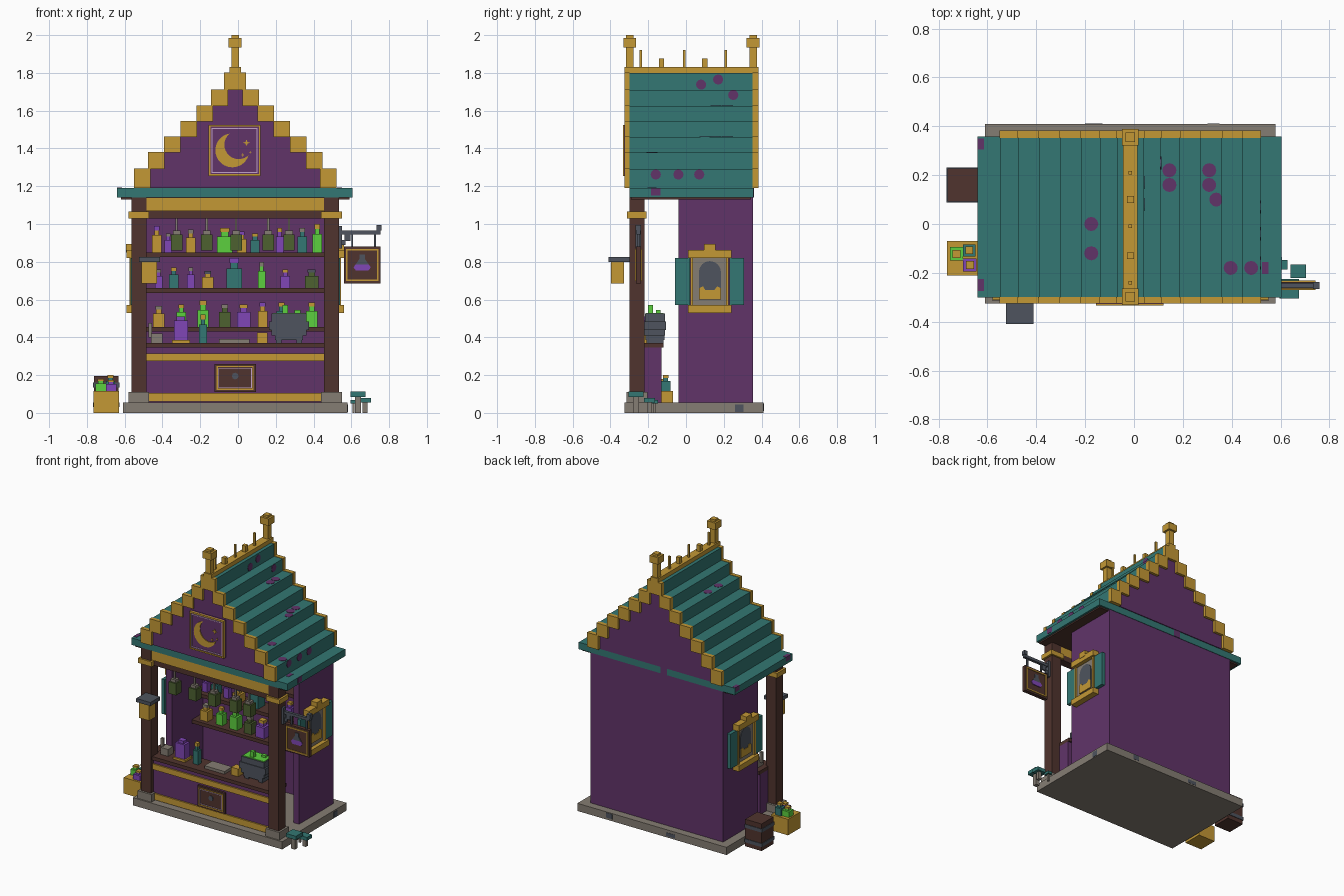
import bpy, bmesh, math

CX = -0.015  # symmetry plane of the stall


def mat(name, hexcol):
    m = bpy.data.materials.new(name)
    c = [int(hexcol[i:i + 2], 16) / 255 for i in (0, 2, 4)]
    m.diffuse_color = [((v + 0.055) / 1.055) ** 2.4 if v > 0.04 else v / 12.92 for v in c] + [1]
    return m


PURPLE, WOOD, GOLD = mat("plum", "613469"), mat("dark_wood", "50342E"), mat("gold", "C39835")
TEAL, STONE, IRON = mat("teal", "337773"), mat("stone", "857D73"), mat("iron", "4E545E")
GREEN, OLIVE = mat("bright_green", "5CD03E"), mat("olive", "4D6130")
VIOLET, LILAC = mat("violet", "8046B6"), mat("lilac", "C4A4CC")


def finish(name, bm, m):
    bmesh.ops.recalc_face_normals(bm, faces=bm.faces)
    me = bpy.data.meshes.new(name)
    bm.to_mesh(me)
    bm.free()
    me.materials.append(m)
    ob = bpy.data.objects.new(name, me)
    bpy.context.collection.objects.link(ob)
    return ob


def part(name, m, *boxes, both=False):
    """One object made of boxes (x0, x1, y0, y1, z0, z1); both adds the mirror image."""
    boxes = list(boxes)
    if both:
        boxes += [(2 * CX - b[1], 2 * CX - b[0], *b[2:]) for b in boxes]
    bm = bmesh.new()
    for x0, x1, y0, y1, z0, z1 in boxes:
        vs = bmesh.ops.create_cube(bm, size=1)["verts"]
        for v in vs:
            v.co = ((x0 + x1) / 2 + v.co.x * (x1 - x0), (y0 + y1) / 2 + v.co.y * (y1 - y0),
                    (z0 + z1) / 2 + v.co.z * (z1 - z0))
    return finish(name, bm, m)


def prism(name, m, pts, axis, a, b):
    """Extrude a 2D outline between a and b along axis 0, 1 or 2."""
    bm = bmesh.new()
    vs = []
    for p in pts:
        co = list(p)
        co.insert(axis, a)
        vs.append(bm.verts.new(co))
    f = bm.faces.new(vs)
    ext = bmesh.ops.extrude_face_region(bm, geom=[f])["geom"]
    for v in ext:
        if isinstance(v, bmesh.types.BMVert):
            v.co[axis] = b
    return finish(name, bm, m)


def arc(cx, cy, r, a0, a1, n):
    return [(cx + r * math.cos(math.radians(a0 + (a1 - a0) * i / n)),
             cy + r * math.sin(math.radians(a0 + (a1 - a0) * i / n))) for i in range(n + 1)]


def frame(x0, x1, z0, z1, t, y0, y1):
    return [(x0, x1, y0, y1, z0, z0 + t), (x0, x1, y0, y1, z1 - t, z1),
            (x0, x0 + t, y0, y1, z0 + t, z1 - t), (x1 - t, x1, y0, y1, z0 + t, z1 - t)]


# Base, walls, ceiling
part("base", STONE, (-0.61, 0.58, -0.325, 0.41, 0, 0.055))
part("base_patches", IRON, (-0.2, -0.13, 0.41, 0.412, 0.01, 0.035), (0.3, 0.35, 0.41, 0.412, 0.015, 0.05),
     (0.58, 0.582, 0.26, 0.305, 0.005, 0.045))
part("side_wall", PURPLE, (0.47, 0.515, -0.04, 0.355, 0.055, 1.14), both=True)
part("back_wall", PURPLE, (-0.5, 0.47, 0.315, 0.355, 0.055, 1.14))
part("ceiling", WOOD, (-0.62, 0.59, -0.29, 0.345, 1.13, 1.145))

# Posts and beams
part("front_post", WOOD, (0.455, 0.535, -0.30, -0.22, 0.1, 1.14), both=True)
part("post_foot", STONE, (0.44, 0.55, -0.315, -0.205, 0.055, 0.11), both=True)
part("post_collar", GOLD, (0.44, 0.55, -0.312, -0.208, 1.03, 1.065), both=True)
part("lintel", WOOD, (-0.485, 0.455, -0.285, -0.225, 1.03, 1.07))
part("front_beam", GOLD, (-0.485, 0.455, -0.295, -0.225, 1.07, 1.138))

# Counter
part("counter", PURPLE, (-0.5, 0.47, -0.27, -0.13, 0.055, 0.345))
part("counter_trim", GOLD, (-0.485, 0.455, -0.28, -0.27, 0.06, 0.105),
     (-0.485, 0.455, -0.28, -0.27, 0.275, 0.315))
part("counter_top", WOOD, (-0.5, 0.47, -0.285, -0.12, 0.345, 0.37))
part("counter_plaque", WOOD, (-0.125, 0.095, -0.285, -0.27, 0.11, 0.26))
part("plaque_border", GOLD, *frame(-0.113, 0.083, 0.122, 0.248, 0.006, -0.29, -0.285))
part("plaque_line", LILAC, *frame(-0.103, 0.073, 0.132, 0.238, 0.003, -0.289, -0.285))
prism("plaque_emblem", IRON, arc(CX, 0.195, 0.018, 0, 315, 7), 1, -0.291, -0.285)

# Stepped roof with gold gable edges
HALF = [0.536, 0.462, 0.378, 0.29, 0.205, 0.127, 0.058]
ZS = [1.19, 1.29, 1.378, 1.46, 1.543, 1.625, 1.71, 1.8]
part("eaves", TEAL, (-0.64, 0.605, -0.30, 0.358, 1.14, 1.19))
part("roof_steps", TEAL, *[(CX - h + 0.003, CX + h - 0.003, -0.30, 0.355, 1.185, ZS[i + 1])
                           for i, h in enumerate(HALF)])
for side, y0, y1, g0, g1 in (("front", -0.325, -0.298, -0.31, -0.298), ("back", 0.353, 0.383, 0.353, 0.364)):
    steps, fill = [], []
    for i, h in enumerate(HALF):
        w = 0.088 if i < 6 else h + 0.001
        steps.append((CX + h - w, CX + h, y0, y1, ZS[i], ZS[i + 1] + 0.003))
        if i < 6:
            fill.append((CX - h + 0.05, CX + h - 0.05, g0, g1, ZS[i], ZS[i + 1]))
    part(side + "_gable_edge", GOLD, *steps, both=True)
    part(side + "_gable", PURPLE, *fill)
    yc = -0.298 if side == "front" else 0.355
    part(side + "_finial", GOLD, (CX - 0.03, CX + 0.03, yc - 0.028, yc + 0.028, 1.79, 1.83),
         (CX - 0.02, CX + 0.02, yc - 0.02, yc + 0.02, 1.83, 1.94),
         (CX - 0.034, CX + 0.034, yc - 0.034, yc + 0.034, 1.935, 1.985),
         (CX - 0.02, CX + 0.02, yc - 0.02, yc + 0.02, 1.985, 2.0))
part("eaves_gap", PURPLE, (-0.1, -0.05, 0.35, 0.361, 1.14, 1.19))
part("ridge", GOLD, (CX - 0.03, CX + 0.03, -0.325, 0.383, 1.79, 1.83))
part("ridge_spikes", GOLD, *[(CX - w, CX + w, y - w, y + w, 1.83, z) for y, w, z in (
    (-0.24, 0.007, 1.92), (-0.13, 0.014, 1.875), (-0.01, 0.007, 1.92), (0.1, 0.014, 1.875), (0.21, 0.007, 1.92))])

# Roof spots: discs on treads (step, side, y) and on risers (step, y, z)
for i, s, y in ((4, 1, 0.22), (4, 1, 0.16), (2, 1, 0.22), (2, 1, 0.16), (2, 1, 0.1), (4, -1, 0), (4, -1, -0.12),
                (1, 1, -0.18), (0, 1, -0.18)):
    x = CX + s * (HALF[i + 1] + (0.062 if y == 0.1 else 0.033))
    pts = [(min(p, CX + HALF[i] - 0.005), q) for p, q in arc(x, y, 0.029, 0, 330, 11)]
    prism("tread_spot", PURPLE, pts, 2, ZS[i + 1] - 0.002, ZS[i + 1] + 0.002)
for i, y, z in ((0, -0.16, 1.262), (0, -0.04, 1.262), (0, 0.07, 1.262), (5, 0.25, 1.683), (6, 0.08, 1.738),
                (6, 0.17, 1.765)):
    x = CX + HALF[i] - 0.004
    prism("riser_spot", PURPLE, [(p, min(q, ZS[i + 1])) for p, q in arc(y, z, 0.027, 0, 330, 11)], 0, x, x + 0.004)
part("eave_spots", PURPLE, (0.6, 0.607, -0.185, -0.135, 1.15, 1.188), (-0.641, -0.615, 0.305, 0.35, 1.16, 1.192),
     (-0.641, -0.615, -0.275, -0.225, 1.16, 1.192), (0.525, 0.55, -0.205, -0.155, 1.18, 1.192))

# Moon board on the gable
part("moon_board", PURPLE, (-0.155, 0.12, -0.328, -0.305, 1.255, 1.525))
part("moon_board_frame", GOLD, *frame(-0.155, 0.12, 1.255, 1.525, 0.009, -0.334, -0.32))
part("moon_board_line", LILAC, *frame(-0.139, 0.104, 1.271, 1.509, 0.005, -0.332, -0.326))
R, r, d, tilt = 0.09, 0.076, 0.045, math.radians(41)
a = math.degrees(math.acos((d * d + R * R - r * r) / (2 * d * R)))
b = math.degrees(math.acos((R * R - d * d - r * r) / (2 * d * r)))
moon = arc(-0.03, 1.39, R, 41 + a, 401 - a, 24) + arc(
    -0.03 + d * math.cos(tilt), 1.39 + d * math.sin(tilt), r, 401 - b, 41 + b, 20)[1:-1]
prism("moon", GOLD, moon, 1, -0.333, -0.326)
for x, z, r in ((0.045, 1.43, 0.018), (0.025, 1.365, 0.01), (0.065, 1.38, 0.008)):
    star = [(x + (r if k % 2 == 0 else r * 0.4) * math.cos(k * math.pi / 4),
             z + (r if k % 2 == 0 else r * 0.4) * math.sin(k * math.pi / 4)) for k in range(8)]
    prism("star", GOLD, star, 1, -0.333, -0.326)

# Side windows with shutters
part("window_frame", GOLD, (0.51, 0.56, 0.01, 0.24, 0.53, 0.57), (0.51, 0.56, 0.01, 0.24, 0.82, 0.862),
     (0.51, 0.562, 0.095, 0.155, 0.85, 0.893), (0.51, 0.545, 0.025, 0.038, 0.57, 0.82),
     (0.51, 0.545, 0.212, 0.225, 0.57, 0.82), both=True)
part("window_surround", STONE, (0.51, 0.53, 0.03, 0.22, 0.57, 0.82), both=True)
part("shutter", TEAL, (0.515, 0.54, -0.058, 0.02, 0.57, 0.82), (0.515, 0.54, 0.23, 0.308, 0.57, 0.82), both=True)
for s in (1, -1):
    a, b = CX + s * 0.544, CX + s * 0.55
    prism("window_pane", IRON, [(0.068, 0.6), (0.185, 0.6)] + arc(0.1265, 0.745, 0.0585, 0, 180, 8), 0, a, b)
    b2 = b + s * 0.004
    prism("window_glow", GOLD, [(0.068, 0.6), (0.185, 0.6), (0.185, 0.66), (0.165, 0.67), (0.15, 0.65),
                                (0.103, 0.65), (0.09, 0.67), (0.068, 0.66)], 0, a, b2)

# Hanging sign
part("sign_bracket", IRON, (0.53, 0.755, -0.262, -0.242, 0.945, 0.965), (0.733, 0.76, -0.267, -0.238, 0.965, 0.995),
     (0.535, 0.55, -0.267, -0.238, 0.87, 0.99), (0.55, 0.57, -0.258, -0.246, 0.89, 0.915),
     (0.565, 0.595, -0.258, -0.246, 0.91, 0.945), (0.6, 0.61, -0.257, -0.247, 0.87, 0.945),
     (0.72, 0.73, -0.257, -0.247, 0.87, 0.945))
part("sign_board", WOOD, (0.56, 0.755, -0.265, -0.238, 0.685, 0.88))
for y0, y1 in ((-0.271, -0.265), (-0.238, -0.232)):
    part("sign_border", GOLD, *frame(0.572, 0.743, 0.697, 0.868, 0.008, y0, y1))
    prism("sign_flask", VIOLET, [(0.622, 0.785), (0.612, 0.77), (0.625, 0.753), (0.69, 0.753), (0.703, 0.77),
                                 (0.693, 0.785)], 1, y0, y1)
    prism("sign_flask_neck", IRON, [(0.622, 0.785), (0.693, 0.785), (0.672, 0.815), (0.672, 0.838), (0.643, 0.838),
                                    (0.643, 0.815)], 1, y0, y1)

# Lantern on the left post
part("lantern_cap", IRON, (-0.525, -0.412, -0.41, -0.30, 0.8, 0.826))
part("lantern", GOLD, (-0.51, -0.43, -0.398, -0.328, 0.685, 0.8))

# Shelves
part("shelves", WOOD, *[(-0.495, 0.465, 0.18, 0.316, z, z + 0.025) for z in (0.43, 0.635, 0.825)])


def bottle(x, y, z, w, h, m, cap=GOLD):
    r = w / 2
    part("bottle_body", m, (x - r, x + r, y - r, y + r, z, z + h * 0.65))
    part("bottle_neck", m, (x - r * 0.5, x + r * 0.5, y - r * 0.5, y + r * 0.5, z + h * 0.65, z + h * 0.85))
    part("bottle_cap", cap, (x - r * 0.6, x + r * 0.6, y - r * 0.6, y + r * 0.6, z + h * 0.83, z + h))


def row(y, z, items):
    for x, w, h, m, cap in items:
        bottle(x, y, z, w, h, m, cap)


row(0.24, 0.85, [(-0.43, 0.05, 0.14, GOLD, VIOLET), (-0.37, 0.04, 0.1, VIOLET, STONE), (-0.25, 0.05, 0.12, GOLD, STONE),
                 (-0.07, 0.08, 0.13, GREEN, GOLD), (0.02, 0.05, 0.11, GOLD, VIOLET), (0.09, 0.05, 0.1, TEAL, GOLD),
                 (0.22, 0.04, 0.13, VIOLET, GOLD), (0.34, 0.05, 0.13, TEAL, STONE), (0.42, 0.05, 0.15, GREEN, GOLD)])
row(0.24, 0.66, [(-0.42, 0.04, 0.1, VIOLET, STONE), (-0.34, 0.05, 0.11, TEAL, GOLD), (-0.25, 0.04, 0.11, VIOLET, STONE),
                 (-0.16, 0.06, 0.09, GOLD, IRON), (-0.02, 0.08, 0.16, TEAL, VIOLET), (0.125, 0.04, 0.14, GREEN, STONE),
                 (0.25, 0.05, 0.1, VIOLET, GOLD), (0.39, 0.07, 0.1, OLIVE, IRON)])
row(0.24, 0.455, [(-0.42, 0.06, 0.11, GOLD, STONE), (-0.3, 0.05, 0.12, GREEN, GOLD), (-0.185, 0.06, 0.14, GREEN, GOLD),
                  (-0.07, 0.06, 0.12, OLIVE, STONE), (0.03, 0.07, 0.12, VIOLET, GOLD), (0.13, 0.05, 0.13, GOLD, VIOLET),
                  (0.23, 0.05, 0.13, TEAL, GOLD), (0.39, 0.06, 0.13, GREEN, GOLD)])
# Bottles hanging from the lintel
for x in (-0.325, -0.165, -0.01, 0.16, 0.27):
    part("hanging_bottle", OLIVE, (x - 0.03, x + 0.03, -0.285, -0.225, 0.86, 0.945))
    part("hanging_bottle_cap", STONE, (x - 0.02, x + 0.02, -0.275, -0.235, 0.945, 0.965),
         (x - 0.006, x + 0.006, -0.261, -0.249, 0.965, 1.035))

# Things on the counter
part("mortar", STONE, (-0.46, -0.4, -0.225, -0.165, 0.37, 0.42), (-0.475, -0.455, -0.205, -0.185, 0.4, 0.475))
part("crystal_stand", GOLD, (-0.35, -0.255, -0.24, -0.16, 0.37, 0.385))
part("crystal", VIOLET, (-0.34, -0.265, -0.23, -0.17, 0.385, 0.49), (-0.325, -0.28, -0.22, -0.18, 0.49, 0.51))
bottle(-0.185, -0.2, 0.37, 0.042, 0.15, TEAL, GOLD)
part("book", STONE, (-0.1, 0.06, -0.24, -0.15, 0.37, 0.39))
part("gold_box", GOLD, (0.1, 0.155, -0.22, -0.165, 0.37, 0.425))
part("cauldron", IRON, (0.195, 0.345, -0.215, -0.115, 0.385, 0.42), (0.178, 0.362, -0.22, -0.11, 0.41, 0.445),
     (0.165, 0.375, -0.223, -0.107, 0.44, 0.485), (0.178, 0.362, -0.218, -0.112, 0.48, 0.525),
     (0.2, 0.23, -0.21, -0.12, 0.37, 0.39), (0.31, 0.34, -0.21, -0.12, 0.37, 0.39))
part("brew", GREEN, (0.185, 0.355, -0.212, -0.118, 0.52, 0.53), (0.235, 0.265, -0.2, -0.175, 0.53, 0.57),
     (0.3, 0.33, -0.16, -0.135, 0.53, 0.545))

# Crate of bottles and barrel at the left
part("crate", GOLD, (-0.765, -0.63, -0.21, -0.07, 0, 0.115))
bottle(-0.727, -0.122, 0.11, 0.055, 0.07, GREEN, GOLD)
bottle(-0.672, -0.168, 0.11, 0.055, 0.065, VIOLET, GOLD)
bottle(-0.675, -0.108, 0.11, 0.05, 0.09, TEAL, GOLD)
part("barrel", WOOD, (-0.763, -0.632, 0.092, 0.228, 0, 0.195))
part("barrel_hoops", IRON, *[(-0.767, -0.628, 0.088, 0.232, z, z + 0.025) for z in (0.03, 0.135)])

# Mushrooms at the right
part("mushroom_caps", TEAL, (0.595, 0.675, -0.305, -0.225, 0.085, 0.112), (0.64, 0.705, -0.222, -0.165, 0.055, 0.08),
     (0.595, 0.628, -0.187, -0.147, 0.05, 0.068))
part("mushroom_stems", STONE, (0.62, 0.65, -0.28, -0.25, 0, 0.085), (0.66, 0.685, -0.205, -0.18, 0, 0.055),
     (0.605, 0.618, -0.174, -0.16, 0, 0.05))
